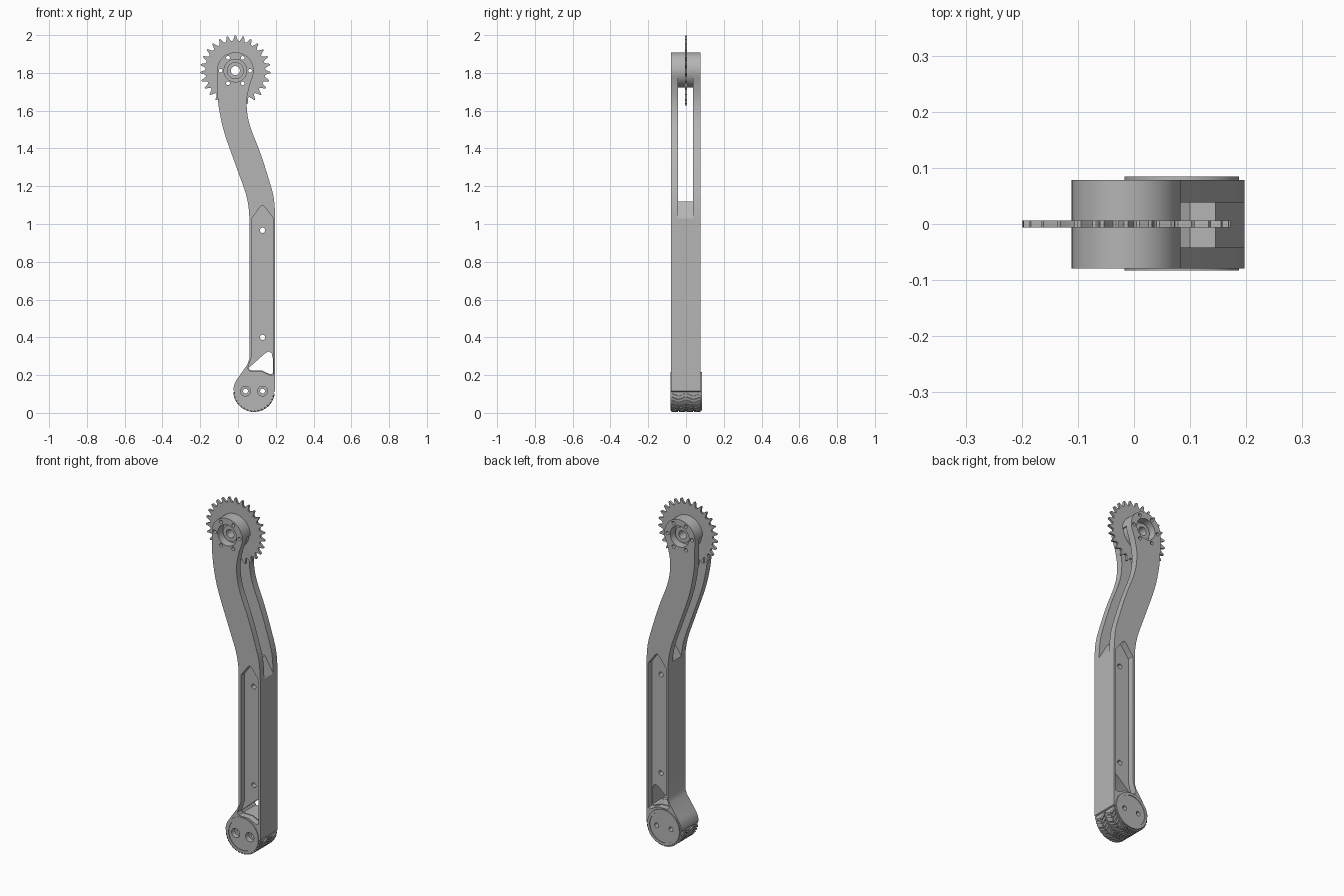
import bpy, bmesh
from math import sin, cos, pi, radians
from mathutils import Vector

cube = bpy.data.objects.get("Cube")
if cube:
    bpy.data.objects.remove(cube)

grey = bpy.data.materials.new("machined_grey")
grey.use_nodes = True
grey.diffuse_color = (0.46, 0.46, 0.46, 1)
grey.node_tree.nodes["Principled BSDF"].inputs["Base Color"].default_value = grey.diffuse_color

HUB = (-0.014, 1.812)
FOOT = (0.085, 0.115)


def make(name, bm):
    bmesh.ops.recalc_face_normals(bm, faces=bm.faces)
    mesh = bpy.data.meshes.new(name)
    bm.to_mesh(mesh)
    bm.free()
    mesh.materials.append(grey)
    ob = bpy.data.objects.new(name, mesh)
    bpy.context.collection.objects.link(ob)
    return ob


def prism(name, pts, y0, y1):
    """Extrude an xz outline from y0 to y1."""
    bm = bmesh.new()
    face = bm.faces.new([bm.verts.new((x, y0, z)) for x, z in pts])
    ext = bmesh.ops.extrude_face_region(bm, geom=[face])
    verts = [v for v in ext["geom"] if isinstance(v, bmesh.types.BMVert)]
    bmesh.ops.translate(bm, vec=(0, y1 - y0, 0), verts=verts)
    return make(name, bm)


def arc(c, r, a0, a1, n):
    angles = [radians(a0 + (a1 - a0) * i / n) for i in range(n + 1)]
    return [(c[0] + r * cos(a), c[1] + r * sin(a)) for a in angles]


def disc(name, c, r, y0, y1, n=48):
    return prism(name, arc(c, r, 0, 360, n)[:-1], y0, y1)


def spline(pts, n=5):
    """Smooth Catmull-Rom path through the points."""
    p = [Vector(q) for q in [pts[0], *pts, pts[-1]]]
    out = []
    for a, b, c, d in zip(p, p[1:], p[2:], p[3:]):
        for i in range(n):
            t = i / n
            out.append((b + (c - a) * t / 2 + (a * 2 - b * 5 + c * 4 - d) * t * t / 2
                        + (b * 3 - a - c * 3 + d) * t ** 3 / 2)[:])
    return out + [tuple(pts[-1])]


def cut(ob, *cutters):
    for c in cutters:
        mod = ob.modifiers.new("cut", "BOOLEAN")
        mod.operation = "DIFFERENCE"
        mod.solver = "EXACT"
        mod.object = c
        bpy.context.view_layer.update()
        old = ob.data
        ob.data = bpy.data.meshes.new_from_object(
            ob.evaluated_get(bpy.context.evaluated_depsgraph_get()))
        ob.modifiers.clear()
        bpy.data.meshes.remove(old)


def discard(obs):
    for ob in obs:
        bpy.data.objects.remove(ob)


# Arm outline: straight lower beam, S-bend, round hub and foot
right_edge = spline([(0.197, 1.04), (0.188, 1.145), (0.156, 1.26), (0.115, 1.385),
                     (0.07, 1.5), (0.05, 1.58), (0.047, 1.66), (0.063, 1.74)])
left_edge = spline([(-0.109, 1.685), (-0.098, 1.595), (-0.07, 1.475), (-0.008, 1.3),
                    (0.04, 1.165), (0.057, 1.08), (0.06, 1.02)])
outline = ([(0.197, 0.115)] + right_edge + arc(HUB, 0.097, -20, 185, 32) + left_edge
           + [(0.06, 0.285), (0.05, 0.257)] + arc(FOOT, 0.11, 145, 178, 5)
           + arc(FOOT, 0.104, 180, 358, 32))
arm = prism("arm", outline, -0.079, 0.078)

# Slot that splits the upper arm into two legs below the hub
slot = [(0.3, 0.84), (0.197, 1.03), (0.145, 1.12), (0.1, 1.12), (0.06, 1.06), (-0.1, 0.82),
        (-0.3, 0.82), (-0.3, 1.812)] + arc(HUB, 0.09, 180, 360, 32) + [(0.3, 1.812)]
cutters = [prism("slot_cutter", slot, -0.042, 0.038)]

# Pointed pockets in both faces of the lower beam
pocket = [(0.073, 0.3), (0.052, 0.236), (0.06, 0.223), (0.125, 0.221), (0.165, 0.201),
          (0.187, 0.201), (0.187, 1.03), (0.145, 1.087), (0.13, 1.1), (0.115, 1.087),
          (0.073, 1.03)]
cutters += [prism("pocket_cutter", pocket, -0.2, -0.043),
            prism("pocket_cutter", pocket, 0.042, 0.2)]

# Rounded triangular window and two pin holes
window = [(0.056, 0.238), (0.148, 0.319), (0.163, 0.325), (0.178, 0.317), (0.184, 0.29),
          (0.184, 0.208), (0.168, 0.205), (0.127, 0.224), (0.063, 0.226)]
cutters.append(prism("window_cutter", window, -0.2, 0.2))
for z in (0.4, 0.967):
    cutters.append(disc("pin_cutter", (0.13, z), 0.014, -0.2, 0.2, 20))

# Hub counterbores on both sides
cutters += [disc("bore_cutter", HUB, 0.06, -0.2, -0.03),
            disc("bore_cutter", HUB, 0.06, 0.03, 0.2)]

# Holes shared by the hub and the toothed wheel
shared = [disc("axle_cutter", HUB, 0.024, -0.2, 0.2, 32)]
for x, z in arc(HUB, 0.078, 0, 300, 5):
    shared.append(disc("bolt_cutter", (x, z), 0.01, -0.2, 0.2, 16))

# Foot end caps with a stepped rim
caps = []
for name, y0, y1, inner in (("front_foot_cap", -0.083, -0.07, -0.079),
                            ("back_foot_cap", 0.07, 0.085, 0.081)):
    cap = disc(name, FOOT, 0.102, y0, y1, 64)
    step = disc("step_cutter", FOOT, 0.087, inner, inner + (0.1 if inner > 0 else -0.1), 64)
    cut(cap, step)
    discard([step])
    caps.append(cap)

# Two counterbored screw holes through the foot
screws = []
for x in (0.04, 0.13):
    screws.append(disc("screw_cutter", (x, 0.115), 0.013, -0.2, 0.2, 20))
    screws.append(disc("screw_cutter", (x, 0.115), 0.026, -0.2, -0.05, 28))

cut(arm, *cutters, *shared, *screws)
for cap in caps:
    cut(cap, *screws)

# Raised boss rings inside the hub bores
bosses = []
for name, y0, y1 in (("front_boss", -0.052, -0.02), ("back_boss", 0.02, 0.052)):
    boss = disc(name, HUB, 0.045, y0, y1)
    cut(boss, shared[0])
    bosses.append(boss)

# Toothed wheel
TEETH = 27
tooth = [(-0.5, 0.158), (-0.36, 0.16), (-0.22, 0.17), (-0.08, 0.186),
         (0.08, 0.186), (0.22, 0.17), (0.36, 0.16)]
gear = []
for k in range(TEETH):
    for f, r in tooth:
        a = pi / 2 + (k + f) * 2 * pi / TEETH
        gear.append((HUB[0] + r * cos(a), HUB[1] + r * sin(a)))
wheel = prism("toothed_wheel", gear, -0.0065, 0.0065)
cut(wheel, *shared)

# Zigzag tread lugs around the lower half of the foot
bm = bmesh.new()
ROWS, COLS, WIDTH = 16, 4, 0.04
for k in range(ROWS):
    base = radians(184 + k * 168 / ROWS)
    for c in range(COLS):
        y0 = -0.08 + c * WIDTH
        lean = 0.07 if c % 2 else -0.07
        rings = []
        for r in (0.1, 0.11):
            ring = []
            for y, a in ((y0 + 0.003, -lean), (y0 + WIDTH - 0.003, lean),
                         (y0 + WIDTH - 0.003, lean + 0.12), (y0 + 0.003, 0.12 - lean)):
                t = base + 0.03 + a
                ring.append(bm.verts.new((FOOT[0] + r * cos(t), y, FOOT[1] + r * sin(t))))
            rings.append(ring)
        low, high = rings
        bm.faces.new(low)
        bm.faces.new(high)
        for i in range(4):
            j = (i + 1) % 4
            bm.faces.new((low[i], low[j], high[j], high[i]))
tread = make("foot_tread", bm)

discard(cutters + shared + screws)

# Smooth the curved walls, keep machined edges sharp
bpy.ops.object.select_all(action="DESELECT")
for ob in [arm, wheel, *caps, *bosses]:
    ob.select_set(True)
    bpy.context.view_layer.objects.active = ob
bpy.ops.object.shade_smooth_by_angle(angle=radians(25))
